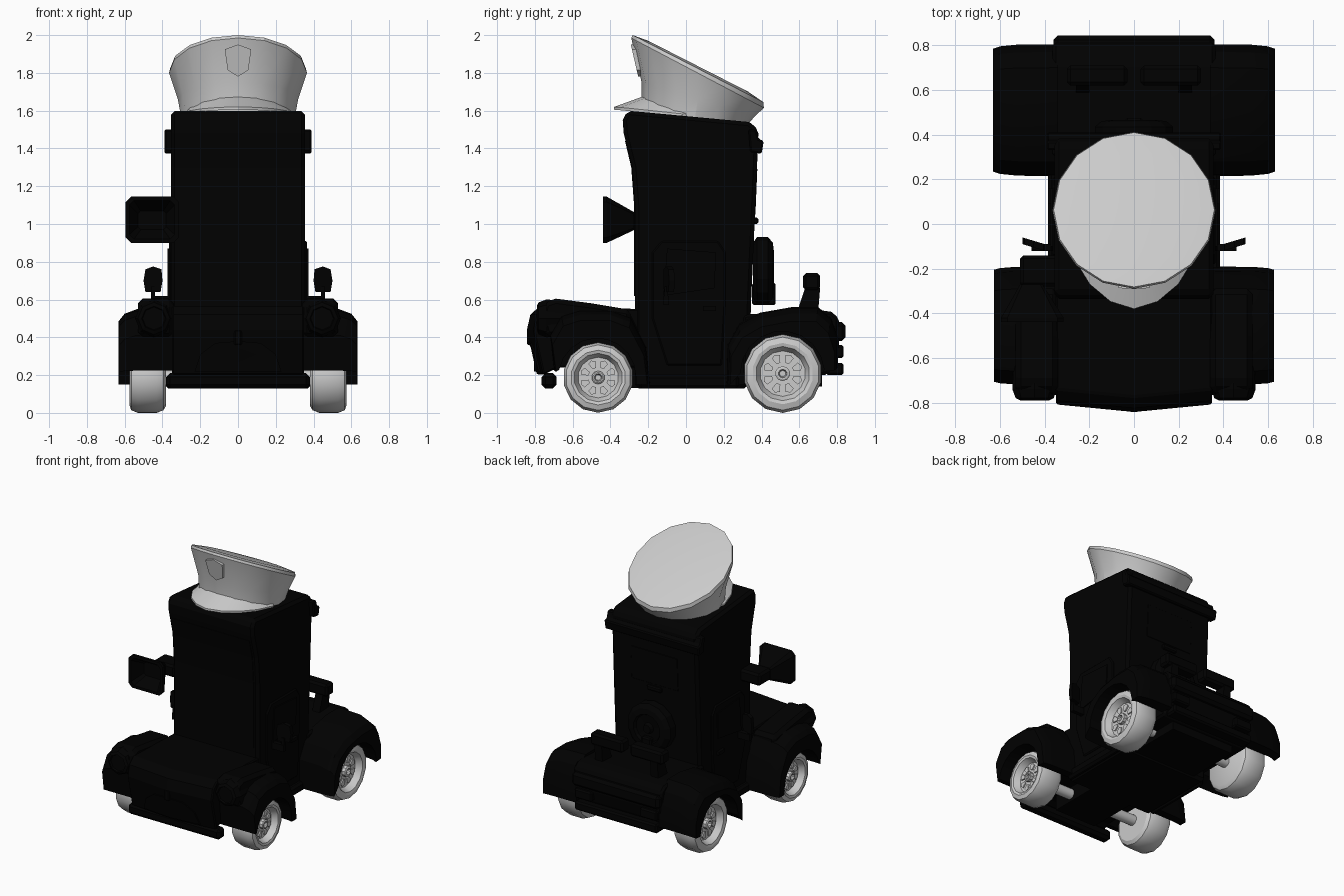
import bpy, bmesh, math
from mathutils import Matrix, Vector

if "Cube" in bpy.data.objects:
    bpy.data.objects.remove(bpy.data.objects["Cube"])


def material(name, v):
    m = bpy.data.materials.new(name)
    m.diffuse_color = (v, v, v, 1)
    m.use_nodes = True
    m.node_tree.nodes["Principled BSDF"].inputs["Base Color"].default_value = m.diffuse_color
    return m


BLACK = material("black", 0.0003)
GREY = material("light grey", 0.6)


def finish(name, bm, mat, bevel=0, mirror=False, smooth=0):
    bmesh.ops.recalc_face_normals(bm, faces=bm.faces)
    me = bpy.data.meshes.new(name)
    bm.to_mesh(me)
    bm.free()
    ob = bpy.data.objects.new(name, me)
    bpy.context.collection.objects.link(ob)
    me.materials.append(mat)
    if bevel:
        b = ob.modifiers.new("bevel", 'BEVEL')
        b.width, b.segments, b.limit_method, b.angle_limit = bevel, 1, 'ANGLE', math.radians(40)
    if mirror:
        ob.modifiers.new("mirror", 'MIRROR')
    if smooth:
        bpy.ops.object.select_all(action='DESELECT')
        ob.select_set(True)
        bpy.context.view_layer.objects.active = ob
        bpy.ops.object.shade_smooth_by_angle(angle=math.radians(smooth))
    return ob


def loft(name, rings, mat, **kw):
    """Skin closed rings of points and cap both ends."""
    bm = bmesh.new()
    vs = [[bm.verts.new(p) for p in r] for r in rings]
    n = len(vs[0])
    for a, b in zip(vs, vs[1:]):
        for i in range(n):
            j = (i + 1) % n
            bm.faces.new((a[i], a[j], b[j], b[i]))
    bm.faces.new(vs[0])
    bm.faces.new(vs[-1])
    return finish(name, bm, mat, **kw)


def prism(name, pts, x0, x1, mat=BLACK, **kw):
    """Extrude a side profile of (y, z) points along x."""
    return loft(name, [[(x, y, z) for y, z in pts] for x in (x0, x1)], mat, **kw)


def box(name, x0, x1, y0, y1, z0, z1, mat=BLACK, **kw):
    return prism(name, [(y0, z0), (y1, z0), (y1, z1), (y0, z1)], x0, x1, mat, **kw)


def lathe(name, prof, n, loc, mat, turn=0, **kw):
    """Revolve (x, radius) points about x, then turn about z and move."""
    M = Matrix.Translation(loc) @ Matrix.Rotation(turn, 4, 'Z')
    rings = [[M @ Vector((x, r * math.sin(2 * math.pi * i / n), r * math.cos(2 * math.pi * i / n)))
              for i in range(n)] for x, r in prof]
    return loft(name, rings, mat, **kw)


def arc(cy, cz, r, a0, a1, n=9):
    return [(cy + r * math.cos(math.radians(a0 + (a1 - a0) * i / n)),
             cz + r * math.sin(math.radians(a0 + (a1 - a0) * i / n))) for i in range(n + 1)]


def fender(name, outer, cy, arch, stations):
    """Arched fender whose crown falls away toward the outside."""
    rings = []
    for x, drop in stations:
        r = []
        for y, z in outer:
            k = min(1, max(0, (z - .2) / .2))
            r.append((x, y + (cy - y) * drop * .9, z - drop * k))
        rings.append(r + [(x, y, z) for y, z in arch])
    loft(name, rings, BLACK, mirror=True, smooth=25)


# Tall cabin and chassis
prism("cabin", [(-.27, .13), (-.27, 1.1), (-.285, 1.3), (-.33, 1.48), (-.335, 1.55), (-.31, 1.6),
                (.335, 1.54), (.384, 1.5), (.372, 1.2), (.345, .6), (.33, .13)],
      -.355, .355, bevel=.02)
box("front_chassis", -.17, .17, -.62, -.2, .132, .26)
box("rear_chassis", -.26, .26, .2, .72, .14, .26)
prism("rear_roof_strip", [(.34, 1.38), (.40, 1.372), (.412, 1.44), (.385, 1.45), (.37, 1.5), (.33, 1.5)],
      -.39, .39, bevel=.008)
prism("windscreen", [(-.2, .62), (-.275, .62), (-.275, 1.1), (-.29, 1.3), (-.323, 1.44), (-.2, 1.44)], -.32, .32)
prism("rear_window_frame", [(.3, 1.04), (.367, 1.04), (.378, 1.3), (.3, 1.3)], -.2, .2, bevel=.01)
box("rear_handle", -.06, .06, .35, .383, 1.0, 1.035, bevel=.008)

# Doors, windows, sills and handles on both sides
prism("door", [(-.1, .25), (.19, .25), (.21, .6), (.21, .85), (.17, .91), (-.13, .91), (-.18, .85), (-.18, .5)],
      .34, .366, mirror=True, bevel=.008)
prism("door_window", [(-.12, .62), (.15, .66), (.16, .85), (-.1, .87)], .36, .374, mirror=True)
box("door_handle", .36, .385, .09, .16, .54, .565, mirror=True)
box("sill", .34, .385, -.25, .28, .13, .2, bevel=.015, mirror=True)

# Side mirrors
prism("mirror_arm", [(-.12, .57), (-.09, .57), (-.09, .62), (-.12, .62)], .34, .46, mirror=True)
box("mirror_stem", .44, .46, -.115, -.095, .6, .67, mirror=True)
outline = [(.41, .64), (.49, .64), (.50, .70), (.49, .76), (.45, .775), (.405, .76), (.40, .70)]
loft("side_mirror", [[(x, -.12 + (x - .4) * .3, z) for x, z in outline],
                     [(x, -.09 + (x - .4) * .3, z) for x, z in outline]], BLACK, mirror=True)


# Loudspeaker horn on one side, with clipped corners
def rect(y, x0, x1, z0, z1):
    c = (x1 - x0) * .1
    return [(x0 + c, y, z0), (x1 - c, y, z0), (x1, y, z0 + c), (x1, y, z1 - c),
            (x1 - c, y, z1), (x0 + c, y, z1), (x0, y, z1 - c), (x0, y, z0 + c)]


loft("loudspeaker", [rect(-.27, -.51, -.41, .97, 1.06), rect(-.42, -.595, -.315, .9, 1.145),
                     rect(-.44, -.595, -.315, .9, 1.145), rect(-.44, -.575, -.335, .92, 1.125),
                     rect(-.35, -.53, -.38, .97, 1.07)], BLACK)
box("loudspeaker_bracket", -.51, -.33, -.28, -.14, .97, 1.06, bevel=.015)

# Bonnet with a pointed, undercut nose
hood = [(-.25, .24), (-.68, .24), (-.755, .2), (-.80, .40), (-.808, .44), (-.79, .52), (-.74, .565), (-.25, .55)]
loft("bonnet", [[(x, y - (.034 if x == 0 and y < -.7 else 0), z) for y, z in hood] for x in (-.35, 0, .35)],
     BLACK, bevel=.008)
box("nose_badge", -.02, .02, -.843, -.8, .36, .44, bevel=.006)
grille = [(-.23, .22), (0, .22), (.23, .22), (.2, .31), (.12, .37), (0, .38), (-.12, .37), (-.2, .31)]
loft("grille", [[(x, -.757 - (z - .2) * .22 - .034 * (1 - abs(x) / .35) + d, z) for x, z in grille]
                for d in (.05, -.008)], BLACK)
box("front_bumper", -.38, .38, -.765, -.685, .13, .21, bevel=.02)

# Front fenders, lamp fairings and headlights
fender("front_fender", [(-.70, .225), (-.72, .42), (-.66, .52), (-.56, .55), (-.4, .55), (-.29, .51),
                        (-.21, .35), (-.19, .15), (-.25, .15)], -.47, arc(-.47, .19, .205, 0, 169),
       [(.34, 0), (.54, .01), (.60, .03), (.628, .06)])
prism("lamp_fairing", [(-.74, .40), (-.77, .50), (-.75, .585), (-.69, .605), (-.5, .58), (-.29, .545),
                       (-.29, .44), (-.6, .42)], .34, .53, bevel=.025, mirror=True)
lathe("headlight", [(0, .06), (.1, .095), (.2, .1), (.24, .085), (.25, .065), (.238, .06)], 8,
      (.445, -.54, .5), BLACK, turn=-math.pi / 2, mirror=True)

# Rear deck with slat, lamps and bumper
prism("rear_deck", [(.3, .2), (.75, .2), (.79, .28), (.81, .36), (.81, .5), (.77, .535), (.7, .545), (.3, .52)],
      -.365, .365, bevel=.015)
box("rear_slat", -.36, .36, .78, .845, .38, .48, bevel=.02)
box("tail_light", .2, .34, .76, .835, .29, .36, bevel=.01, mirror=True)
box("rear_bumper", -.34, .34, .74, .835, .2, .265, bevel=.012)
fender("rear_fender", [(.215, .15), (.22, .36), (.28, .47), (.39, .53), (.56, .56), (.7, .56), (.77, .50),
                       (.805, .4), (.805, .24), (.74, .23)], .51, arc(.51, .21, .222, 5, 180),
       [(.34, 0), (.52, .005), (.60, .035), (.632, .075)])

# Beacon bar on two posts
prism("beacon_post", [(.59, .54), (.7, .54), (.71, .66), (.63, .66)], .2, .26, mirror=True)
box("beacon", .03, .3, .62, .71, .65, .74, bevel=.015, mirror=True)

# Spare wheel on the back wall
lathe("spare_wheel", [(0, .15), (.02, .18), (.08, .18), (.105, .15), (.11, .11), (.09, .1), (.085, .04), (.11, .03)],
      14, (0, .355, .75), BLACK, turn=math.pi / 2)
box("spare_bracket", -.04, .04, .35, .475, .57, .69, bevel=.01)


# Wheels with sunken rims, hubs and ring slots
def wheel(name, cy, cz, R):
    lathe(name + "_tyre", [(0, R * .8), (.015, R * .93), (.05, R), (.15, R), (.185, R * .93), (.195, R * .78),
                           (.19, R * .69), (.145, R * .58)],
          14, (.38, cy, cz), GREY, mirror=True, smooth=32)
    lathe(name + "_hub", [(0, R * .19), (.03, R * .19), (.035, R * .15), (.035, R * .11), (.01, R * .08)],
          10, (.52, cy, cz), GREY, mirror=True)
    for k in range(8):
        a = (k + .5) * math.pi / 4
        pts = [(cy + R * (r * math.cos(a) - t * math.sin(a)), cz + R * (r * math.sin(a) + t * math.cos(a)))
               for r, t in ((.28, -.05), (.46, -.11), (.52, 0), (.46, .11), (.28, .05))]
        prism(name + "_slot", pts, .52, .534, GREY, mirror=True)
    lathe(name + "_axle", [(-.4, .038), (.4, .038)], 10, (0, cy, cz), GREY, smooth=40)


wheel("front_wheel", -.465, .187, .186)
wheel("rear_wheel", .512, .208, .208)


# Peaked cap: tilted rings given by front and back (y, z) points and half width
def cap_ring(yf, zf, yb, zb, w, n=16):
    out = []
    for i in range(n):
        a = 2 * math.pi * i / n
        t = (1 - math.cos(a)) / 2
        out.append((w * math.sin(a), yf + (yb - yf) * t, zf + (zb - zf) * t))
    return out


loft("cap", [cap_ring(-.235, 1.59, .33, 1.53, .30), cap_ring(-.235, 1.75, .36, 1.565, .318),
             cap_ring(-.29, 1.985, .412, 1.615, .365), cap_ring(-.282, 2.0, .41, 1.645, .36),
             cap_ring(-.2, 1.97, .33, 1.70, .27)],
     GREY, smooth=23)

# Cap peak: crescent swept around the front of the band
rings = []
for i in range(9):
    s = -1 + i / 4
    a = s * math.radians(80)
    c = math.cos(a)
    d = .02 + .125 * (1 - abs(s) ** 1.5)
    x, y = .30 * math.sin(a), .05 - .285 * c
    xo, yo = x * 1.03, y - d
    zi = 1.57 + .11 * c
    zo = 1.575 + .045 * c
    rings.append([(x * .95, y + .02, zi), (xo, yo, zo), (xo, yo, zo - .015), (x * .95, y + .02, zi - .05)])
loft("cap_peak", rings, GREY, smooth=32)

# Shield plate on the cap front
shield = [(0, 1.78), (.055, 1.815), (.07, 1.925), (0, 1.95), (-.07, 1.925), (-.055, 1.815)]
loft("cap_shield", [[(x, -.243 - (z - 1.78) * .23 + dy, z) for x, z in shield] for dy in (.03, -.01)], GREY)
